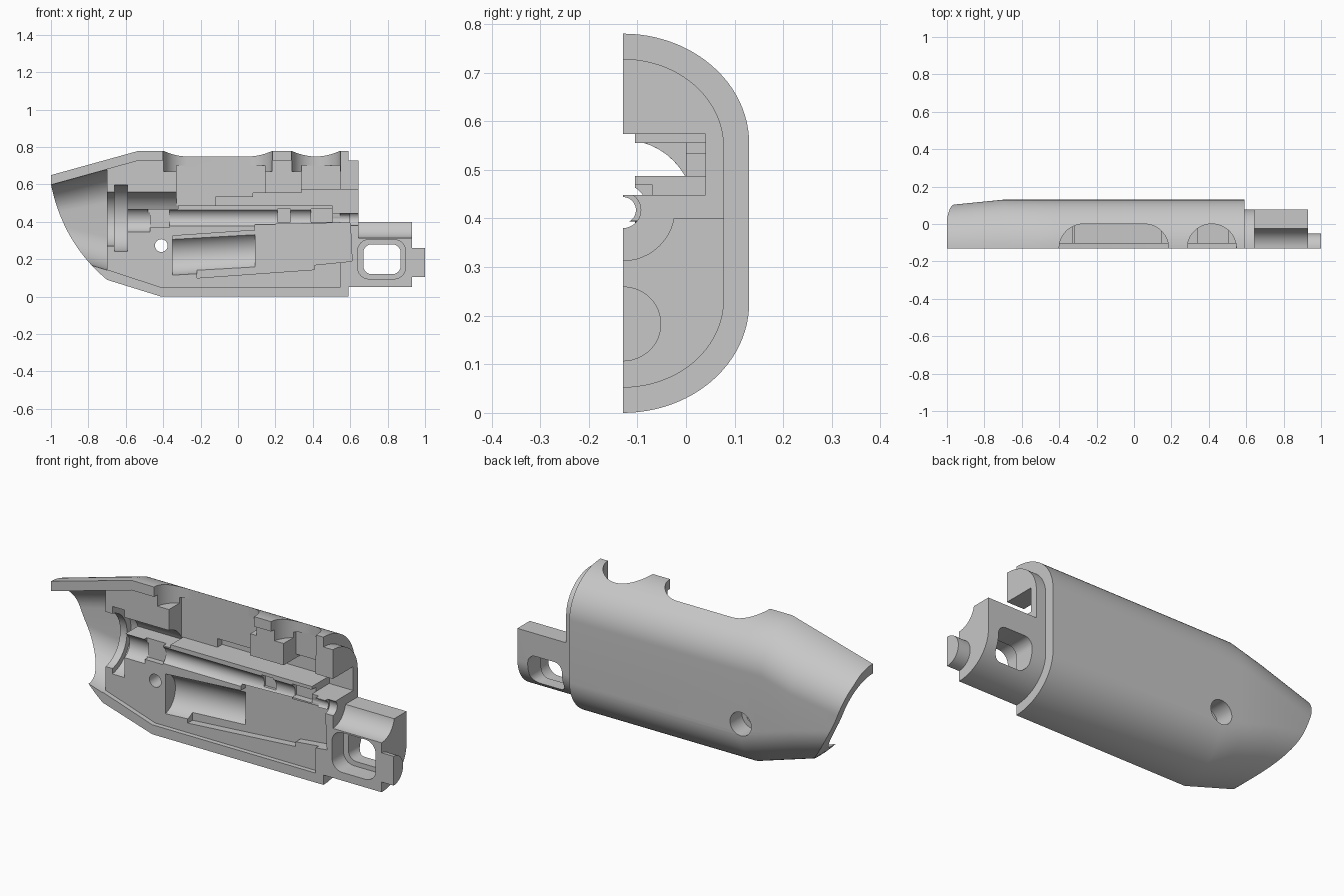
import bpy, bmesh
from math import sin, cos, pi, asin

cube = bpy.data.objects.get("Cube")
if cube:
    bpy.data.objects.remove(cube)

CUT = -0.13      # plane of the open side
OUT = -0.25      # start of cutters, in front of that plane
CORE = -0.105    # core face, set back behind the shell rim
INSET = 0.052    # shell wall
BORE_Z = 0.42

grey = bpy.data.materials.new("plain grey")
grey.use_nodes = True
colour = (0.57, 0.57, 0.57, 1)
grey.diffuse_color = colour
grey.node_tree.nodes["Principled BSDF"].inputs["Base Color"].default_value = colour


def loft(name, rings):
    """Closed solid through rings with equal point counts."""
    bm = bmesh.new()
    loops = [[bm.verts.new(p) for p in ring] for ring in rings]
    n = len(loops[0])
    for a, b in zip(loops, loops[1:]):
        for i in range(n):
            j = (i + 1) % n
            bm.faces.new((a[i], a[j], b[j], b[i]))
    bm.faces.new(loops[0])
    bm.faces.new(loops[-1])
    bmesh.ops.recalc_face_normals(bm, faces=bm.faces)
    mesh = bpy.data.meshes.new(name)
    bm.to_mesh(mesh)
    bm.free()
    mesh.materials.append(grey)
    obj = bpy.data.objects.new(name, mesh)
    bpy.context.collection.objects.link(obj)
    return obj


def prism(name, points, axis, lo, hi):
    place = {"x": lambda u, v, d: (d, u, v),
             "y": lambda u, v, d: (u, d, v),
             "z": lambda u, v, d: (u, v, d)}[axis]
    return loft(name, [[place(u, v, d) for u, v in points] for d in (lo, hi)])


def arc(u, v, r, a, b, n=24, rv=None):
    rv = r if rv is None else rv
    return [(u + r * cos(a + (b - a) * i / n), v + rv * sin(a + (b - a) * i / n))
            for i in range(n + 1)]


def circle(u, v, r):
    return arc(u, v, r, 0, 2 * pi, 48)[:-1]


def rect(u0, v0, u1, v1, r=0):
    if not r:
        return [(u0, v0), (u1, v0), (u1, v1), (u0, v1)]
    corners = [(u1 - r, v1 - r), (u0 + r, v1 - r), (u0 + r, v0 + r), (u1 - r, v0 + r)]
    return [p for k, (u, v) in enumerate(corners)
            for p in arc(u, v, r, k * pi / 2, (k + 1) * pi / 2, 8)]


def section(x, inset=0, front=None):
    """Half-oval cross-section (y, z), tapering toward the nose."""
    low = max(0, -0.41 - x) * 0.31 + inset
    high = 0.78 - max(0, -0.53 - x) * 0.277 - inset
    side = 0.13 - max(0, -0.70 - x) * 0.1 - inset
    r = side - CUT
    rz = min(r * 0.87, (high - low) / 2 - 0.002)
    pts = arc(CUT, low + rz, r, -pi / 2, 0, rv=rz) + arc(CUT, high - rz, r, 0, pi / 2, rv=rz)
    if front is not None:
        pts = [(front, low)] + pts + [(front, high)]
    return pts


def stations(xs, **kw):
    return [[(x, y, z) for y, z in section(x, **kw)] for x in xs]


# Outer half shell, with its nose
body = loft("half_housing", stations([-1, -0.70, -0.53, -0.41, 0.59]))


def apply(tool, operation):
    tool.hide_render = True
    mod = body.modifiers.new(tool.name, "BOOLEAN")
    mod.operation, mod.object, mod.solver = operation, tool, "EXACT"
    bpy.context.view_layer.objects.active = body
    bpy.ops.object.modifier_apply(modifier=mod.name)
    bpy.data.objects.remove(tool)


def cut(tool):
    apply(tool, "DIFFERENCE")


def add(tool):
    apply(tool, "UNION")


def pocket(name, points, depth):
    cut(prism(name, points, "y", OUT, depth))


def bore(name, z, r, x0, x1):
    cut(prism(name, circle(CUT, z, r), "x", x0, x1))


# Hollow nose and its curved mouth
cut(loft("nose_hollow", stations([-1.1, -0.70], inset=INSET, front=OUT)))
p0, p1, p2 = (-1.0, 0.6), (-0.935, 0.285), (-0.70, 0.09)
mouth = [tuple((1 - t) ** 2 * a + 2 * t * (1 - t) * b + t * t * c
               for a, b, c in zip(p0, p1, p2)) for t in [i / 20 for i in range(21)]]
pocket("mouth", mouth + [(-0.6, -0.1), (-1.2, -0.1), (-1.2, 0.6)], 0.3)

# Core face set back inside the shell rim
pocket("core_face", [(-0.72, 0.152), (-0.70, 0.145), (-0.41, 0.05), (0.545, 0.05),
                     (0.545, 0.728), (-0.53, 0.728), (-0.70, 0.681), (-0.72, 0.675)], CORE)

# Stepped rear end, tail block and end nub
inner = section(0, inset=INSET)
add(prism("rear_step", inner, "x", 0.56, 0.645))
lower = [p for p in inner if p[1] < 0.4]
add(prism("tail_block", lower + [(lower[-1][0], 0.4), (CUT, 0.4)], "x", 0.56, 0.93))
add(prism("end_nub", arc(CUT, 0.183, 0.079, -pi / 2, pi / 2, rv=0.077), "x", 0.85, 1.0))
bore("tail_channel", BORE_Z, 0.107, 0.645, 1.1)
pocket("tail_window_recess", rect(0.64, 0.095, 0.895, 0.305, 0.06), -0.035)
pocket("tail_window", rect(0.67, 0.12, 0.87, 0.28, 0.045), 0.3)

# Stepped bore along the axis
bore("front_bore", 0.415, 0.147, -0.8, -0.655)
bore("ring_groove", BORE_Z, 0.18, -0.66, -0.59)
half = asin(0.055 / 0.147)
cut(prism("upper_bore", arc(CUT, 0.415, 0.147, half, pi - half), "x", -0.6, -0.32))
bore("bore_socket", 0.41, 0.068, -0.6, -0.47)
pocket("bore_neck", rect(-0.48, 0.37, -0.365, 0.47), -0.075)
bore("long_bore", BORE_Z, 0.05, -0.37, 0.39)
bore("thin_bore", 0.417, 0.027, 0.3, 0.7)
bore("rear_bore", 0.417, 0.037, 0.6, 0.7)
for x0, x1 in ((0.21, 0.28), (0.39, 0.505)):
    pocket("bore_notch", rect(x0, 0.4, x1, 0.47), -0.07)

# Top openings with the chambers below them
for x0, x1 in ((-0.27, 0.055), (0.415, 0.417)):
    plan = arc(x1, CUT, 0.13, 0, pi / 2) + arc(x0, CUT, 0.13, pi / 2, pi)
    plan += [(x0 - 0.13, OUT), (x1 + 0.13, OUT)]
    cut(prism("top_opening", plan, "z", 0.67, 0.9))
pocket("main_chamber", rect(-0.33, 0.487, 0.145, 0.7), 0.0)
pocket("rear_chamber", rect(0.34, 0.56, 0.545, 0.7), 0.0)
pocket("slide_channel", [(-0.12, 0.487), (0.505, 0.487), (0.505, 0.448), (0.8, 0.448),
                         (0.8, 0.574), (0.34, 0.574), (0.34, 0.555), (0.08, 0.555),
                         (0.08, 0.533), (-0.12, 0.533)], 0.04)

# Lower compartment: shallow tray and a sloping round cradle
pocket("tray", [(-0.35, 0.325), (-0.35, 0.145), (-0.22, 0.145), (-0.22, 0.10), (0.41, 0.145),
                (0.41, 0.17), (0.61, 0.19), (0.6, 0.395), (0.09, 0.385), (0.09, 0.355)], -0.065)
cut(loft("cradle", [[(x, y, z) for y, z in circle(CUT, mid, 0.108)]
                    for x, mid in ((-0.35, 0.22), (0.09, 0.245))]))

# Cross hole through the side wall, wider on the outside
pocket("cross_hole", circle(-0.41, 0.273, 0.034), 0.3)
cut(prism("cross_hole_seat", circle(-0.41, 0.273, 0.062), "y", 0.03, 0.3))

bpy.ops.object.select_all(action="DESELECT")
body.select_set(True)
bpy.context.view_layer.objects.active = body
bpy.ops.object.shade_smooth_by_angle(angle=0.44)
